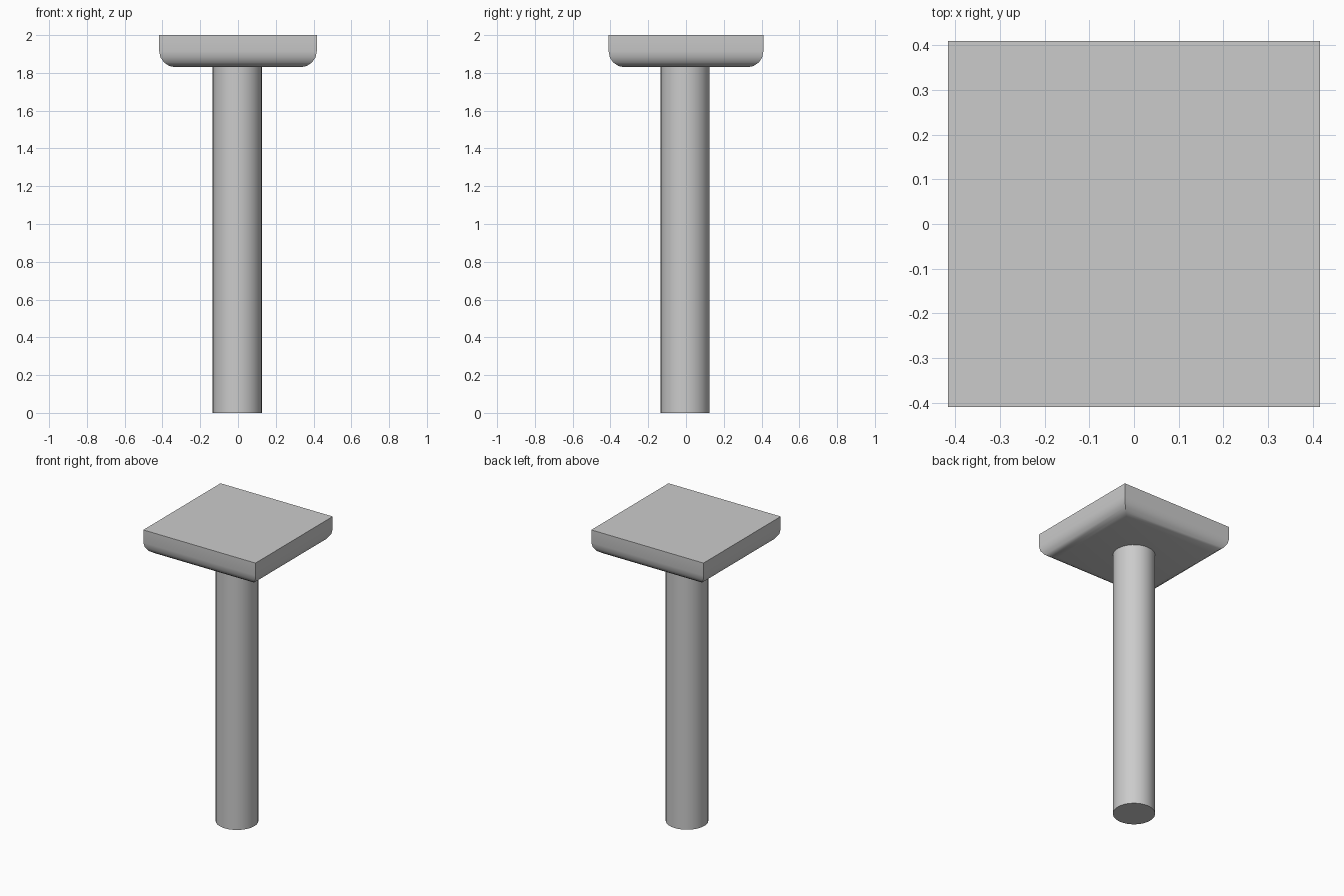
import bpy, bmesh
from mathutils import Matrix

if "Cube" in bpy.data.objects:
    bpy.data.objects.remove(bpy.data.objects["Cube"])

HALF_X, HALF_Y = 0.417, 0.41
Z_LOW, Z_TOP = 1.83, 2.0


def add_object(name, bm):
    mesh = bpy.data.meshes.new(name)
    bm.to_mesh(mesh)
    bm.free()
    obj = bpy.data.objects.new(name, mesh)
    bpy.context.collection.objects.link(obj)
    bpy.ops.object.select_all(action='DESELECT')
    obj.select_set(True)
    bpy.context.view_layer.objects.active = obj
    bpy.ops.object.shade_smooth_by_angle(angle=0.6)
    return obj


# Square top slab with only its lower rim rounded
bm = bmesh.new()
bmesh.ops.create_cube(bm, size=1, matrix=Matrix.Translation((0, 0, (Z_LOW + Z_TOP) / 2))
                      @ Matrix.Diagonal((2 * HALF_X, 2 * HALF_Y, Z_TOP - Z_LOW, 1)))
rim = [e for e in bm.edges if all(v.co.z < Z_LOW + 0.01 for v in e.verts)]
bmesh.ops.bevel(bm, geom=rim, offset=0.085, offset_type='OFFSET', segments=4,
                profile=0.5, affect='EDGES')
add_object("top_slab", bm)

# Round post, meeting the underside of the slab
bm = bmesh.new()
bmesh.ops.create_cone(bm, cap_ends=True, segments=32, radius1=0.13, radius2=0.13,
                      depth=Z_LOW, matrix=Matrix.Translation((-0.004, -0.005, Z_LOW / 2)))
add_object("post", bm)
